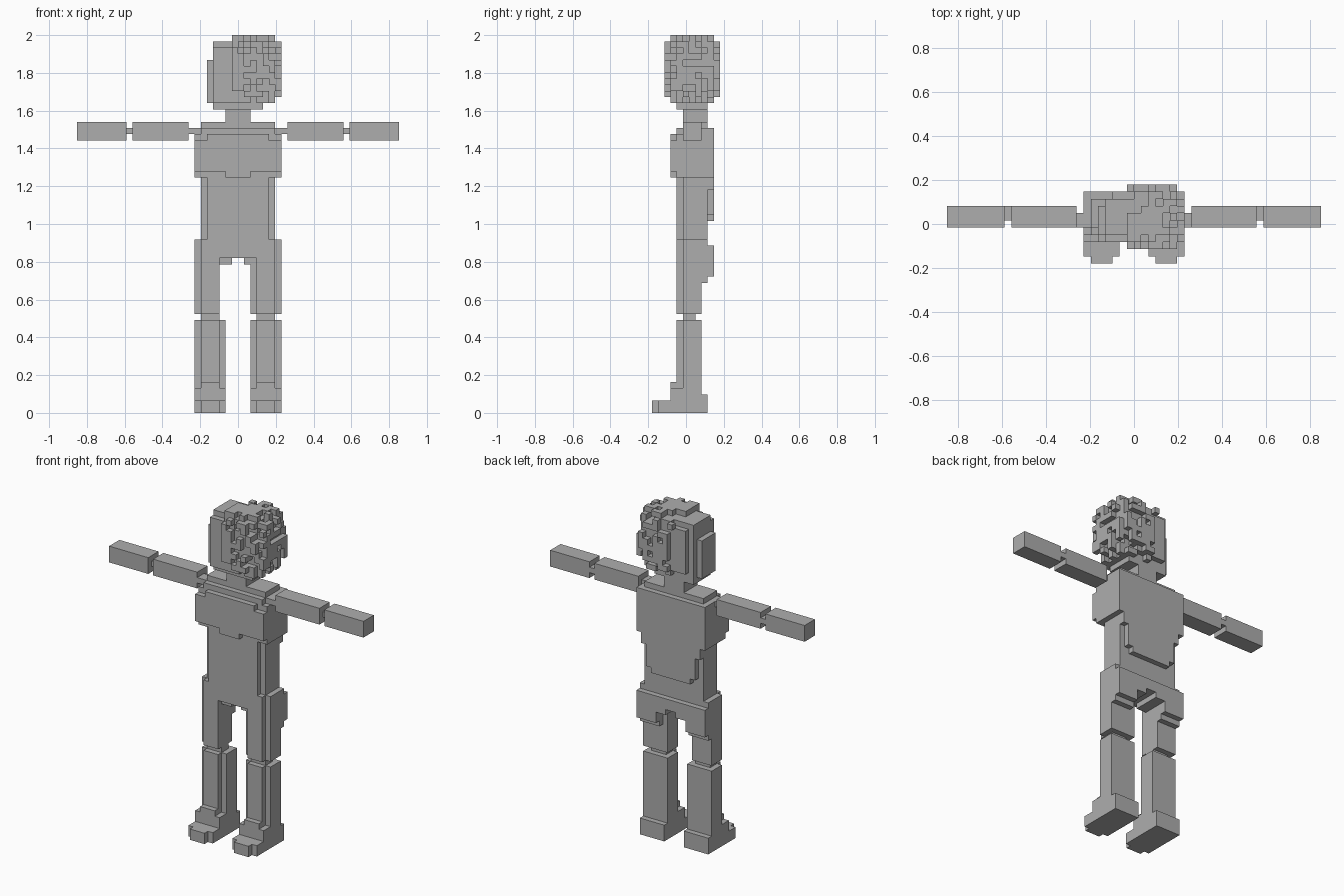
import bpy, bmesh, random
from mathutils import Vector

if "Cube" in bpy.data.objects:
    bpy.data.objects.remove(bpy.data.objects["Cube"])

U = 2 / 61          # edge of one block
MID = 5.5           # block depth that lies on y = 0
random.seed(4)

grey = bpy.data.materials.new("plain_grey")
grey.use_nodes = True
grey.diffuse_color = (0.42, 0.42, 0.42, 1)
grey.node_tree.nodes["Principled BSDF"].inputs["Base Color"].default_value = grey.diffuse_color


def box(x0, x1, y0, y1, z0, z1):
    return {(x, y, z) for x in range(x0, x1) for y in range(y0, y1) for z in range(z0, z1)}


def mirrored(cells):
    return {(-1 - x, y, z) for x, y, z in cells}


def build(name, cells):
    """Skin a set of blocks with their exposed faces only."""
    bm = bmesh.new()
    verts = {}

    def vert(p):
        if p not in verts:
            verts[p] = bm.verts.new(Vector((p[0], p[1] - MID, p[2])) * U)
        return verts[p]

    for c in sorted(cells):
        for axis in range(3):
            a, b = (axis + 1) % 3, (axis + 2) % 3
            for side in (0, 1):
                near = list(c)
                near[axis] += 2 * side - 1
                if tuple(near) in cells:
                    continue
                ring = []
                for da, db in ((0, 0), (1, 0), (1, 1), (0, 1)):
                    p = list(c)
                    p[axis] += side
                    p[a] += da
                    p[b] += db
                    ring.append(vert(tuple(p)))
                bm.faces.new(ring if side else ring[::-1])
    bmesh.ops.dissolve_limit(bm, angle_limit=0.01, verts=bm.verts[:], edges=bm.edges[:])
    mesh = bpy.data.meshes.new(name)
    bm.to_mesh(mesh)
    bm.free()
    mesh.materials.append(grey)
    obj = bpy.data.objects.new(name, mesh)
    bpy.context.collection.objects.link(obj)


# Limbs, described on the left and mirrored to the right
foot = (box(3, 6, 0, 9, 0, 2) | box(2, 7, 1, 9, 0, 2) | box(2, 7, 3, 9, 2, 3)
        | box(2, 7, 3, 8, 3, 4) | box(3, 6, 3, 8, 4, 5))
shin = box(3, 6, 4, 8, 4, 15) | box(2, 7, 5, 8, 4, 15) | box(3, 6, 5, 7, 15, 16)
upper_arm = box(7, 8, 5, 7, 45, 46) | box(8, 17, 5, 8, 44, 47)
forearm = box(17, 18, 6, 8, 45, 46) | box(18, 26, 5, 8, 44, 47)
for name, cells in (("foot", foot), ("shin", shin), ("upper_arm", upper_arm), ("forearm", forearm)):
    build("left_" + name, cells)
    build("right_" + name, mirrored(cells))

# Hips with both thighs and the rounded seat
thigh = box(3, 6, 4, 8, 16, 25) | box(3, 7, 5, 8, 16, 25)
seat = box(3, 7, 8, 9, 21, 24) | box(3, 7, 9, 10, 22, 24)
hips = thigh | mirrored(thigh) | seat | mirrored(seat) | box(2, 3, 5, 8, 16, 25)
hips |= box(-6, 6, 4, 9, 25, 28) | box(-7, 7, 5, 9, 24, 28) | box(-7, 7, 9, 10, 24, 27)
hips -= box(-1, 1, 4, 10, 24, 25)
build("hips", hips)

# Torso: waist, back panel and stepped chest
torso = box(-5, 5, 4, 9, 28, 39) | box(-6, 6, 5, 9, 28, 39)
torso |= box(-4, 4, 9, 10, 31, 33) | box(-5, 5, 9, 10, 32, 37) | box(-6, 6, 9, 10, 36, 39)
torso |= box(-7, 7, 4, 9, 38, 45) | box(-7, 7, 5, 10, 38, 46) | box(-2, 2, 3, 4, 38, 39)
torso |= box(-7, 7, 3, 4, 39, 44) | box(-5, 5, 3, 5, 44, 45) | box(-6, 6, 4, 9, 45, 46)
torso |= box(-6, 6, 5, 9, 46, 47)
build("torso", torso)
build("neck", box(-2, 2, 5, 9, 47, 49))

# Head: a smooth rounded block on the right half
head = box(-4, 4, 4, 9, 49, 50) | box(-4, 1, 3, 9, 50, 59) | box(-3, 1, 3, 10, 51, 59)
head |= box(-4, 1, 4, 9, 59, 60) | box(-1, 5, 4, 8, 59, 60) | box(-5, -4, 4, 8, 50, 57)
head |= box(-1, 1, 2, 3, 52, 58) | box(0, 5, 4, 9, 50, 59)
build("head", head)

# Ragged hair on the left half: a dense inner layer and scattered locks outside it
hair = set()
for x, y, z in box(-1, 7, 2, 11, 50, 61):
    d = ((abs(x - 0.5) / 6.6) ** 3 + (abs(y - 6) / 4.7) ** 3 + (abs(z - 55) / 6.3) ** 3)
    chance = 1 if d < 0.35 else 0.8 if d < 0.6 else 0.55 if d < 0.95 else 0
    if x < 0 and z < 58:
        chance = 0
    if random.random() < chance:
        hair.add((x, y, z))
hair |= box(0, 2, 10, 11, 53, 55) | box(0, 4, 4, 7, 60, 61) | box(6, 7, 4, 7, 53, 55)
build("hair", hair - head)
